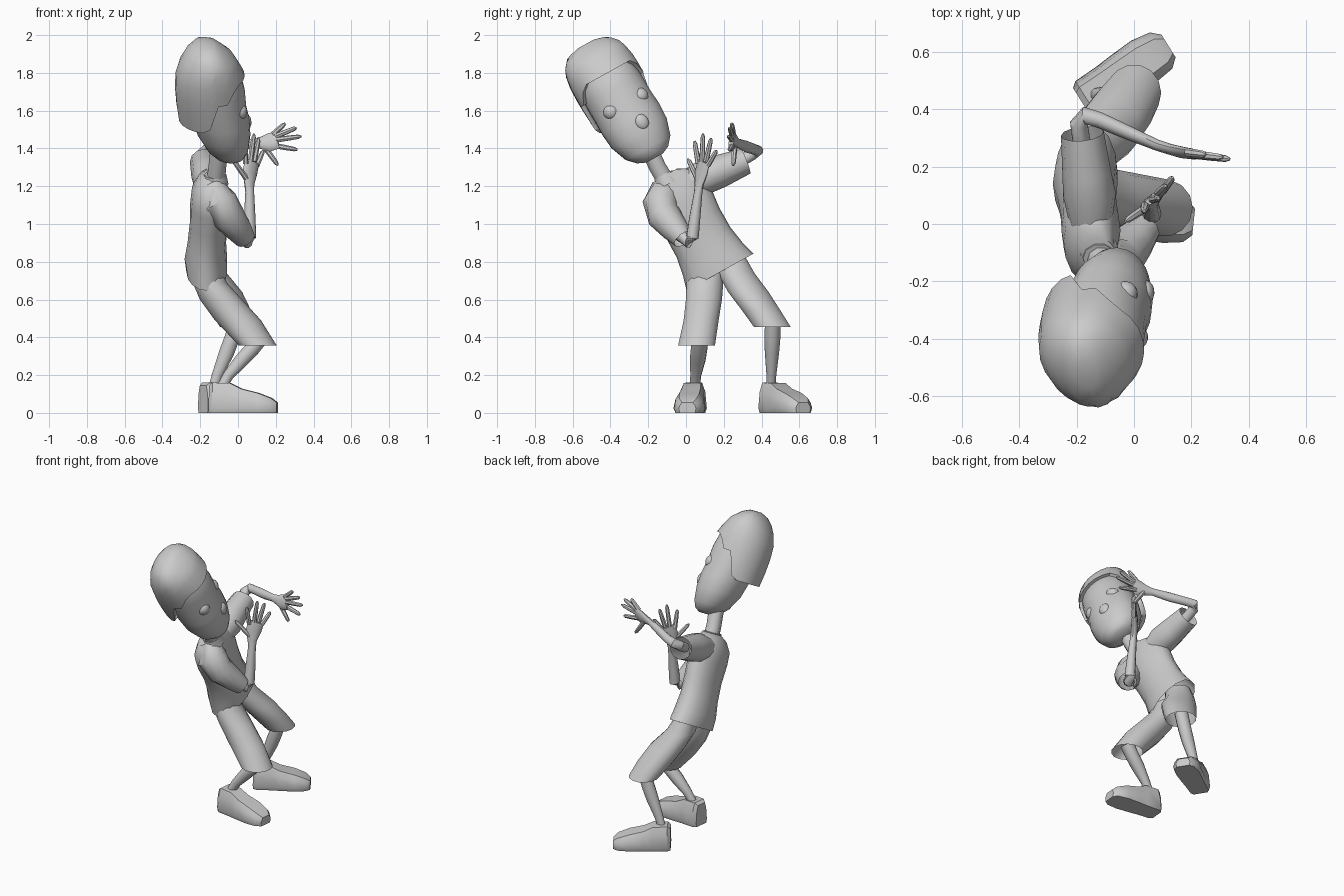
import bpy, bmesh, math
from mathutils import Vector as V, Matrix

def make(name, grid, angle=40, start=True, end=True):
    """Skin over a list of equal rings of points, ends capped on request."""
    bm = bmesh.new()
    rows = [[bm.verts.new(p) for p in ring] for ring in grid]
    n = len(rows[0])
    for a, b in zip(rows, rows[1:]):
        for i in range(n):
            bm.faces.new((a[i], a[(i + 1) % n], b[(i + 1) % n], b[i]))
    if start:
        bm.faces.new(rows[0])
    if end:
        bm.faces.new(rows[-1])
    bmesh.ops.recalc_face_normals(bm, faces=bm.faces)
    me = bpy.data.meshes.new(name)
    bm.to_mesh(me)
    bm.free()
    ob = bpy.data.objects.new(name, me)
    bpy.context.collection.objects.link(ob)
    smooth(ob, angle)
    return ob

def smooth(ob, angle=40):
    bpy.ops.object.select_all(action='DESELECT')
    ob.select_set(True)
    bpy.context.view_layer.objects.active = ob
    bpy.ops.object.shade_smooth_by_angle(angle=math.radians(angle))

def ring(c, a, b, n=14):
    c, a, b = V(c), V(a), V(b)
    return [c + a * math.cos(2 * math.pi * i / n) + b * math.sin(2 * math.pi * i / n) for i in range(n)]

def tube(name, pts, side=(1, 0, 0), n=10, end=True):
    """pts: (x, y, z, half width along side, half thickness)."""
    P = [V(p[:3]) for p in pts]
    grid = []
    for i, p in enumerate(pts):
        t = (P[min(i + 1, len(P) - 1)] - P[max(i - 1, 0)]).normalized()
        a = V(side) - t * t.dot(V(side))
        a.normalize()
        grid.append(ring(P[i], a * p[3], t.cross(a) * p[4], n))
    return make(name, grid, end=end)

def lookup(table, v):
    for lo, hi in zip(table, table[1:]):
        if v <= hi[0]:
            f = max(0, (v - lo[0]) / (hi[0] - lo[0]))
            return [x + (y - x) * f for x, y in zip(lo, hi)]
    return table[-1]

# head frame: forward is local x, leaning sideways and turned a little
HEAD = Matrix.Translation((-.1, -.335, 1.627)) @ Matrix.Rotation(math.radians(29), 4, 'X') \
    @ Matrix.Rotation(math.radians(12), 4, 'Z')

def head_point(table, v, ang, k=1):
    _, xf, xb, w = lookup(table, v)
    return HEAD @ V(((xf + xb) / 2 + (xf - xb) / 2 * k * math.cos(ang), w * k * math.sin(ang), v))

# head: height, front, back, half width
skull = [(-.325, .11, .02, .05), (-.305, .138, -.02, .095), (-.26, .155, -.065, .137), (-.17, .165, -.115, .168),
         (-.08, .16, -.14, .174), (0, .143, -.16, .17), (.1, .135, -.175, .17), (.2, .11, -.17, .16),
         (.3, .04, -.13, .12), (.33, 0, -.1, .06)]
N = 24
angles = [2 * math.pi * i / N for i in range(N)]
make("head", [[head_point(skull, r[0], a) for a in angles] for r in skull])

# hair cap with stepped hairline
locks = [(-.12, .14, -.2, .165), (-.05, .145, -.222, .182), (.1, .148, -.235, .192), (.2, .133, -.232, .192),
         (.3, .08, -.2, .176), (.36, .01, -.14, .125), (.38, -.03, -.1, .05)]
def hairline(a):
    d = math.degrees(min(a, 2 * math.pi - a))
    return .19 if d < 50 else .16 if d < 70 else .1 if d < 98 else -.045 if d < 110 else -.07
grid = [[head_point(locks, hairline(a), a, .86) for a in angles]]
for f in (0, .2, .4, .6, .75, .87, .95, 1):
    grid.append([head_point(locks, hairline(a) + (.38 - hairline(a)) * f, a) for a in angles])
make("hair", grid, 35)

# eyes and nose
def ball(name, loc, r, scale=(1, 1, 1)):
    bpy.ops.mesh.primitive_uv_sphere_add(segments=16, ring_count=10, radius=r)
    ob = bpy.context.object
    ob.name = name
    ob.matrix_world = HEAD @ Matrix.Translation(loc) @ Matrix.Diagonal((*scale, 1))
    smooth(ob, 60)
for s in (-1, 1):
    ball("eye", (.088, .088 * s, 0), .045)
ball("nose", (.15, .015, -.125), .034, (.8, 1.1, 1.3))

# neck and collar
tube("neck", [(-.12, -.09, 1.2, .05, .05), (-.11, -.15, 1.3, .047, .047), (-.09, -.22, 1.45, .05, .05)])
tube("collar", [(-.12, -.095, 1.21, .07, .07), (-.12, -.12, 1.262, .058, .055)])

# shirt body, leaning: height along lean, x, half depth, half width
lean, across = V((0, -.484, .875)), V((0, .875, .484))
make("shirt", [ring(V((x, .18, .745)) + lean * t, across * w, (d, 0, 0), 16) for t, x, d, w in
     [(0, -.165, .108, .202), (.08, -.17, .113, .18), (.18, -.165, .102, .163), (.3, -.155, .1, .162),
      (.42, -.15, .103, .175), (.5, -.15, .095, .17), (.56, -.14, .075, .125), (.59, -.125, .06, .065)]],
     start=False)

# sleeves
tube("left_sleeve", [(-.15, -.02, 1.2, .07, .07), (-.155, .1, 1.25, .092, .092), (-.165, .18, 1.28, .085, .088),
                     (-.18, .315, 1.332, .075, .07)], n=12, end=False)
tube("right_sleeve", [(-.15, -.08, 1.22, .03, .04), (-.135, -.105, 1.185, .075, .08), (-.1, -.135, 1.11, .1, .095),
                      (-.05, -.115, 1.04, .09, .09), (.0, -.06, .975, .074, .074), (.04, -.015, .92, .056, .056)],
     n=12, end=False)

# arms with wrist and palm
tube("left_arm", [(-.18, .27, 1.32, .032, .032), (-.192, .35, 1.37, .032, .032), (-.17, .378, 1.39, .03, .032),
                  (-.12, .362, 1.395, .028, .028), (-.02, .318, 1.41, .03, .024), (.08, .275, 1.428, .024, .019),
                  (.12, .262, 1.43, .033, .018), (.165, .25, 1.432, .05, .018), (.21, .242, 1.445, .048, .014)],
     side=(.1, .2, 1))
tube("right_arm", [(.02, -.03, .94, .034, .034), (.05, .015, .905, .034, .034), (.062, .035, .93, .034, .034),
                   (.062, .045, 1.02, .032, .03), (.062, .065, 1.17, .024, .022), (.06, .07, 1.21, .03, .02),
                   (.062, .08, 1.27, .05, .02), (.075, .095, 1.33, .048, .015)], side=(.77, .63, .12))

# fingers: root to tip, thumb last
def fingers(name, pairs):
    for a, b in pairs:
        a, b = V(a), V(b)
        tube(name, [(*a.lerp(b, f), r, r) for f, r in ((0, .015), (.5, .014), (.88, .012), (1, .005))],
             side=(.6, .6, .53), n=7)
fingers("left_finger", [((.185, .25, 1.475), (.25, .242, 1.533)), ((.2, .245, 1.465), (.31, .232, 1.51)),
                        ((.2, .243, 1.445), (.335, .226, 1.464)), ((.19, .245, 1.415), (.315, .23, 1.393)),
                        ((.14, .258, 1.41), (.212, .25, 1.31))])
fingers("right_finger", [((.04, .065, 1.32), (.035, .045, 1.44)), ((.065, .085, 1.33), (.085, .09, 1.478)),
                         ((.085, .105, 1.33), (.11, .133, 1.455)), ((.1, .115, 1.31), (.135, .162, 1.39)),
                         ((.045, .06, 1.24), (-.03, .01, 1.345))])

# shorts: x, y, z, half depth, half width of level rings
def shorts(name, rows):
    make(name, [ring((x, y, z), (d, 0, 0), (0, w, 0)) for x, y, z, d, w in rows], end=False)
shorts("right_short_leg", [(-.165, .115, .77, .07, .09), (-.15, .1, .69, .09, .1), (-.09, .095, .6, .112, .098),
                           (0, .08, .49, .122, .095), (.105, .056, .357, .1, .1)])
shorts("left_short_leg", [(-.165, .23, .82, .07, .09), (-.15, .265, .74, .09, .1), (-.09, .33, .64, .112, .11),
                          (-.04, .4, .54, .11, .104), (.0, .457, .455, .095, .1)])

# lower legs
tube("right_shin", [(.12, .075, .4, .045, .045), (.08, .07, .345, .044, .042), (.02, .062, .28, .042, .04),
                    (-.05, .052, .2, .029, .03), (-.09, .045, .13, .027, .027)], side=(0, 1, 0))
tube("left_shin", [(.0, .46, .5, .042, .045), (-.03, .458, .4, .042, .042), (-.06, .455, .32, .038, .042),
                   (-.11, .452, .2, .026, .03), (-.135, .45, .12, .025, .027)], side=(0, 1, 0))

# shoes: distance from heel, half width, top height, sloped box sections
def shoe(name, x, y, ang):
    m = Matrix.Translation((x, y, 0)) @ Matrix.Rotation(math.radians(ang), 4, 'Z')
    grid = []
    for d, w, h in [(0, .05, .145), (.02, .066, .16), (.11, .07, .158), (.17, .076, .128), (.26, .082, .105),
                    (.33, .072, .078), (.36, .045, .055)]:
        prof = [(-w * .9, 0), (w * .9, 0), (w * 1.03, .025), (w * .9, h * .7), (w * .65, h), (-w * .65, h),
                (-w * .9, h * .7), (-w * 1.03, .025)]
        grid.append([m @ V((d, p, q)) for p, q in prof])
    make(name, grid, 35)
shoe("right_shoe", -.15, .045, -6)
shoe("left_shoe", -.185, .43, 32)
